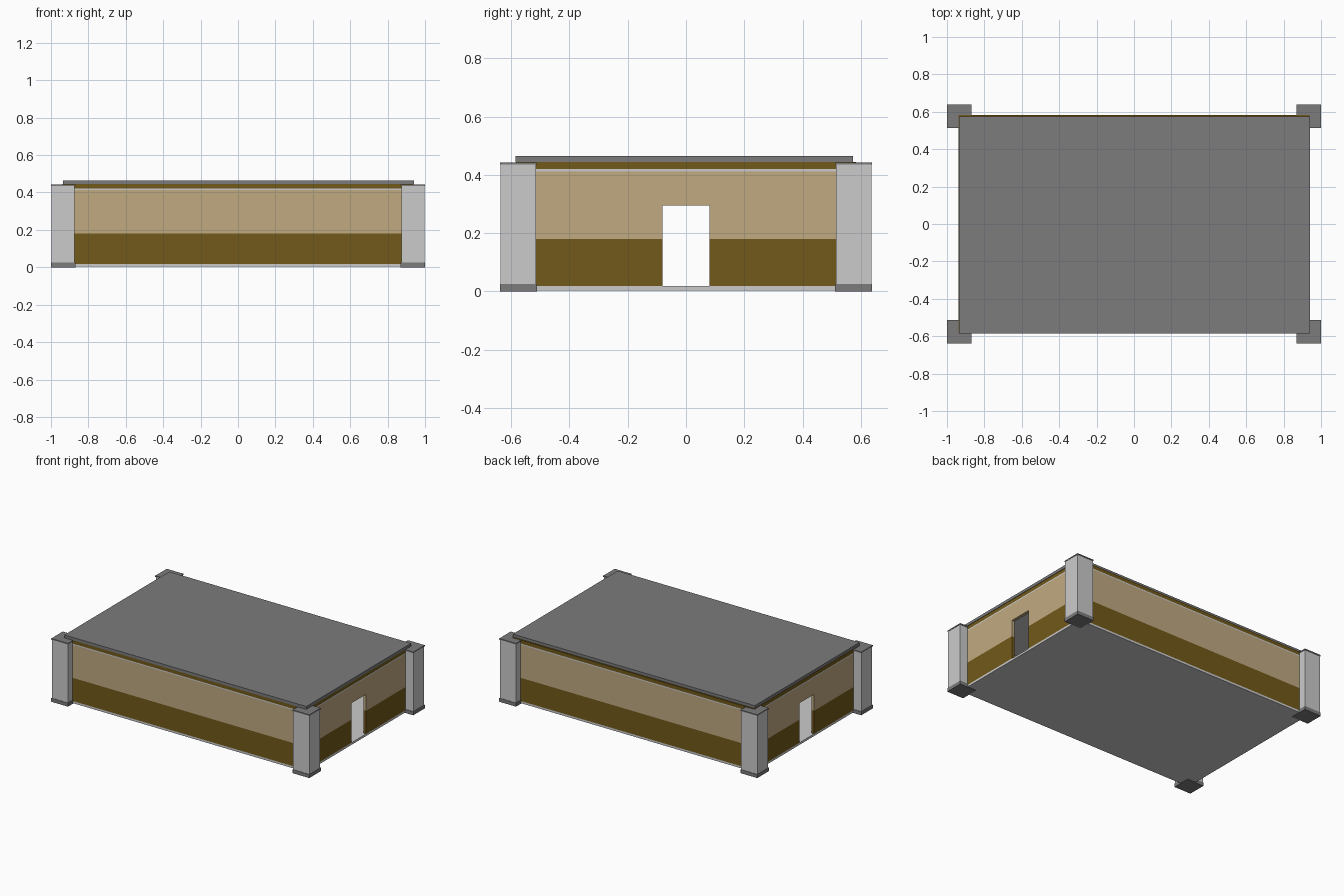
import bpy

if "Cube" in bpy.data.objects:
    bpy.data.objects.remove(bpy.data.objects["Cube"])

def material(name, rgb):
    m = bpy.data.materials.new(name)
    m.diffuse_color = (*rgb, 1)
    m.use_nodes = True
    m.node_tree.nodes["Principled BSDF"].inputs["Base Color"].default_value = m.diffuse_color
    return m

BROWN = material("dark_brown", (0.17, 0.10, 0.01))
TAN = material("tan", (0.53, 0.40, 0.22))
DARK = material("dark_grey", (0.2, 0.2, 0.2))

def box(name, x, y, z, mat=None):
    """Box from (min, max) ranges on each axis."""
    bpy.ops.mesh.primitive_cube_add(size=1)
    o = bpy.context.object
    o.name = name
    o.location = [(r[0] + r[1]) / 2 for r in (x, y, z)]
    o.scale = [r[1] - r[0] for r in (x, y, z)]
    bpy.ops.object.transform_apply(location=True, scale=True)
    if mat:
        o.data.materials.append(mat)
    return o

def span(a, b, s):
    return tuple(sorted((a * s, b * s)))

W, D, T = 0.937, 0.583, 0.022      # wall outer half sizes and thickness
DOOR, DOOR_TOP = 0.08, 0.295       # door half width and top
FULL_X, FULL_Y = (-W, W), (-D, D)

# Horizontal slabs: floor, ceiling, roof
box("floor", FULL_X, FULL_Y, (0.003, 0.018))
box("ceiling", FULL_X, FULL_Y, (0.412, 0.420))
box("top_band", FULL_X, FULL_Y, (0.420, 0.445), BROWN)
box("roof", (-0.935, 0.940), (-0.586, 0.574), (0.445, 0.465), DARK)

for s in (-1, 1):
    # Long front and back walls, dark below and light above
    y = span(D - T, D, s)
    box("long_wall_lower", FULL_X, y, (0.018, 0.18), BROWN)
    box("long_wall_upper", FULL_X, y, (0.18, 0.412), TAN)

    # End walls with a doorway in each
    x = span(W - T, W, s)
    for t in (-1, 1):
        side = span(DOOR, D - T, t)
        box("end_wall_lower", x, side, (0.018, 0.18), BROWN)
        box("end_wall_upper", x, side, (0.18, DOOR_TOP), TAN)
    box("end_wall_lintel", x, (T - D, D - T), (DOOR_TOP, 0.412), TAN)

# Corner pillars with base and cap
for sx in (-1, 1):
    for sy in (-1, 1):
        px, py = span(0.873, 0.998, sx), span(0.515, 0.636, sy)
        fx, fy = span(0.870, 1.0, sx), span(0.512, 0.639, sy)
        box("pillar_base", fx, fy, (0, 0.025), DARK)
        box("pillar_shaft", px, py, (0.025, 0.435))
        box("pillar_cap", fx, fy, (0.435, 0.443), DARK)
